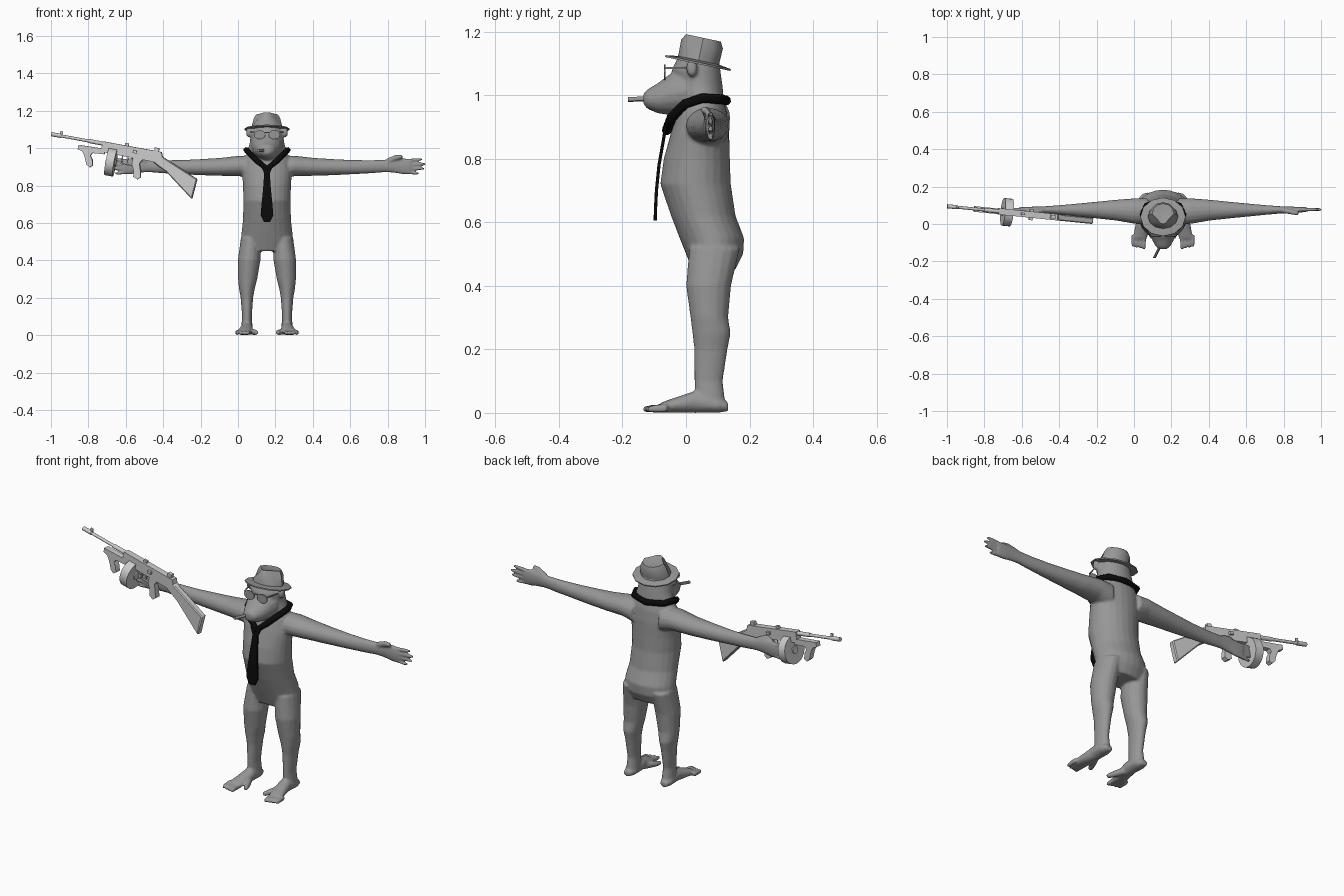
import bpy, bmesh, math
from mathutils import Matrix

cube = bpy.data.objects.get("Cube")
if cube:
    bpy.data.objects.remove(cube)


def material(name, value):
    mat = bpy.data.materials.new(name)
    mat.use_nodes = True
    color = (value, value, value, 1)
    mat.diffuse_color = color
    mat.node_tree.nodes["Principled BSDF"].inputs["Base Color"].default_value = color
    return mat


SKIN = material("mid grey", 0.31)
METAL = material("light grey", 0.6)
BLACK = material("black", 0.003)
CENTRE = Matrix.Translation((0.155, 0, 0))


def loft(bm, axis, sections, n=16):
    """Skin rings along an axis; section = position, then low/high of the other two axes."""
    others = [i for i in range(3) if i != axis]
    phase, grow = (math.pi / 4, math.sqrt(2)) if n == 4 else (0, 1)
    rings = []
    for t, a0, a1, b0, b1 in sections:
        ring = []
        for k in range(n):
            angle = phase + math.tau * k / n
            co = [0, 0, 0]
            co[axis] = t
            co[others[0]] = (a0 + a1) / 2 + grow * math.cos(angle) * (a1 - a0) / 2
            co[others[1]] = (b0 + b1) / 2 + grow * math.sin(angle) * (b1 - b0) / 2
            ring.append(bm.verts.new(co))
        rings.append(ring)
    for r, q in zip(rings, rings[1:]):
        for k in range(n):
            m = (k + 1) % n
            bm.faces.new((r[k], r[m], q[m], q[k]))
    bm.faces.new(rings[0])
    bm.faces.new(rings[-1])


def prism(bm, outline, width):
    """Extrude an outline in the x-z plane evenly to both sides."""
    sides = [[bm.verts.new((u, y, v)) for u, v in outline] for y in (-width / 2, width / 2)]
    bm.faces.new(sides[0])
    bm.faces.new(sides[1])
    for k in range(len(outline)):
        m = (k + 1) % len(outline)
        bm.faces.new((sides[0][k], sides[0][m], sides[1][m], sides[1][k]))


def finish(name, bm, mat, matrix=CENTRE, angle=35):
    bmesh.ops.recalc_face_normals(bm, faces=bm.faces)
    mesh = bpy.data.meshes.new(name)
    bm.to_mesh(mesh)
    bm.free()
    mesh.materials.append(mat)
    mesh.shade_smooth()
    mesh.set_sharp_from_angle(angle=math.radians(angle))
    ob = bpy.data.objects.new(name, mesh)
    bpy.context.scene.collection.objects.link(ob)
    ob.matrix_world = matrix
    return ob


def side(s, sections, axis):
    """Mirror loft sections to the side given by the sign s."""
    if axis == 0:
        return [(s * t, *rest) for t, *rest in sections]
    return [(t, s * a, s * b, c, d) for t, a, b, c, d in sections]


# Body: torso and skull
body = bmesh.new()
loft(body, 2, [(z, -w, w, front, back) for z, w, front, back in (
    (.45, .12, .02, .155), (.5, .14, 0, .18), (.55, .136, -.02, .183), (.62, .128, -.047, .156),
    (.72, .127, -.081, .141), (.8, .128, -.07, .138), (.88, .135, -.048, .136),
    (.94, .125, -.032, .13), (.98, .105, -.02, .12), (1.03, .092, -.03, .115),
    (1.08, .087, -.045, .108), (1.13, .07, -.02, .1))], 24)
# Muzzle
loft(body, 1, [(y, -w, w, low, high) for y, w, low, high in (
    (0, .085, .935, 1.09), (-.05, .072, .937, 1.067), (-.09, .056, .943, 1.037),
    (-.122, .038, .957, 1.018), (-.134, .02, .972, 1.005))])

LEG = ((.52, .03, .14, .01, .17), (.4, .035, .156, 0, .142), (.3, .052, .155, .014, .133),
       (.25, .065, .15, .02, .141), (.2, .074, .141, .026, .131), (.1, .081, .133, .026, .116),
       (.02, .075, .14, .03, .125))
FOOT = ((.132, .09, .13, .005, .035), (.1, .077, .141, 0, .05), (.03, .075, .141, 0, .07),
        (-.03, .078, .152, 0, .05), (-.075, .085, .162, .002, .034), (-.085, .09, .158, .008, .026))
BIG_TOE = ((.01, .075, .11, .003, .04), (-.045, .053, .082, 0, .032), (-.078, .044, .068, .003, .026))
ARM = ((.08, 0, .138, .83, .96), (.145, 0, .138, .85, .96), (.25, .018, .13, .852, .948),
       (.35, .029, .12, .855, .942), (.45, .039, .11, .86, .937), (.55, .049, .101, .865, .936),
       (.63, .056, .095, .871, .938), (.68, .059, .093, .868, .946), (.73, .061, .092, .859, .947),
       (.765, .064, .09, .862, .942))
THUMB = ((.64, .058, .087, .912, .945), (.69, .05, .076, .935, .965), (.725, .045, .066, .945, .965))
EAR = ((.07, .005, .035, 1.06, 1.11), (.1, 0, .036, 1.058, 1.113), (.11, .008, .03, 1.067, 1.105))

for s in (-1, 1):
    for sections, axis in ((LEG, 2), (FOOT, 1), (BIG_TOE, 1), (ARM, 0), (THUMB, 0), (EAR, 0)):
        loft(body, axis, side(s, sections, axis))
    # Small toes and fingers
    for i in range(4):
        x = .1 + .02 * i
        tip = -.136 + .005 * i
        loft(body, 1, side(s, [(-.06, x - .01, x + .01, 0, .03), (tip + .012, x - .008, x + .009, 0, .024),
                               (tip, x - .005, x + .006, .004, .018)], 1), 10)
        z = .872 + .02 * i
        end = .9 + (z - .9) * 1.25
        reach = (.815, .842, .848, .83)[i]
        loft(body, 0, side(s, [(.74, .066, .088, z - .01, z + .01), (reach - .02, .068, .087, end - .008, end + .008),
                               (reach, .071, .084, end - .005, end + .005)], 0), 10)

skin = finish("body", body, SKIN)
remesh = skin.modifiers.new("blend", "REMESH")
remesh.mode = "VOXEL"
remesh.voxel_size = .006
remesh.use_smooth_shade = True
soften = skin.modifiers.new("soften", "SMOOTH")
soften.factor = .5
soften.iterations = 4

# Hat: tilted back, with a pinched crown
tilt = CENTRE @ Matrix.Translation((0, .038, 1.102)) @ Matrix.Rotation(-.21, 4, "X")
crown = bmesh.new()
loft(crown, 2, [(z, -w, w, -d, d) for z, w, d in (
    (-.01, .082, .066), (.022, .08, .066), (.06, .07, .067), (.08, .058, .056), (.076, .03, .03))], 12)
for v in crown.verts:
    if v.co.z > .05 and v.co.y < -.01:
        v.co.x *= .6
finish("hat_crown", crown, SKIN, tilt)
brim = bmesh.new()
loft(brim, 2, [(z, -w, w, -d, d) for z, w, d in (
    (.008, .08, .064), (.002, .121, .105), (-.004, .121, .105), (-.004, .075, .06))], 12)
finish("hat_brim", brim, SKIN, tilt)

# Glasses: lenses, bridge and temples
glasses = bmesh.new()
for s in (-1, 1):
    loft(glasses, 1, side(s, [(-.07, .008, .07, 1.048, 1.096), (-.064, .008, .07, 1.048, 1.096)], 1), 12)
    loft(glasses, 1, side(s, [(-.068, .066, .07, 1.083, 1.088), (.02, .088, .092, 1.083, 1.088)], 1), 4)
loft(glasses, 0, [(-.015, -.069, -.065, 1.082, 1.087), (.015, -.069, -.065, 1.082, 1.087)], 4)
finish("glasses", glasses, SKIN)

# Cigar
cigar = bmesh.new()
loft(cigar, 1, [(-.183, -.055, -.039, .978, .994), (-.1, -.014, .002, .982, .998)], 10)
finish("cigar", cigar, SKIN)

# Necktie: collar loop and hanging blade
half = [(.05, -.045, .93), (.095, -.002, .973), (.11, .05, .99), (.088, .1, .988)]
loop = [(0, -.06, .89)] + half + [(0, .126, .983)] + [(-x, y, z) for x, y, z in reversed(half)]
curve = bpy.data.curves.new("tie_collar", "CURVE")
curve.dimensions = "3D"
curve.bevel_depth = .016
curve.bevel_resolution = 2
spline = curve.splines.new("POLY")
spline.points.add(len(loop) - 1)
for point, co in zip(spline.points, loop):
    point.co = (*co, 1)
spline.use_cyclic_u = True
curve.materials.append(BLACK)
collar = bpy.data.objects.new("tie_collar", curve)
bpy.context.scene.collection.objects.link(collar)
collar.matrix_world = CENTRE
tie = bmesh.new()
loft(tie, 2, [(z, -w, w, y - .005, y + .005) for z, w, y in (
    (.905, .032, -.064), (.865, .015, -.07), (.78, .021, -.085), (.7, .029, -.093),
    (.64, .034, -.096), (.605, .016, -.097))], 4)
finish("tie_blade", tie, BLACK)

# Gun frame: x runs from the muzzle back to the stock
GUN = Matrix.Translation((-.998, .095, 1.075)) @ Matrix.Rotation(-.1, 4, "Z") @ Matrix.Rotation(.18, 4, "Y")


def rod(bm, start, end, r, v=0, n=12):
    loft(bm, 0, [(u, -r, r, v - r, v + r) for u in (start, end)], n)


def block(bm, u0, u1, v0, v1, width):
    prism(bm, [(u0, v0), (u1, v0), (u1, v1), (u0, v1)], width)


barrel = bmesh.new()
rod(barrel, 0, .32, .008)
rod(barrel, 0, .055, .011)
rod(barrel, .2, .3, .011)
block(barrel, .045, .06, .005, .026, .006)
finish("gun_barrel", barrel, METAL, GUN)

receiver = bmesh.new()
prism(receiver, [(.28, .012), (.6, .012), (.61, -.012), (.6, -.048), (.3, -.045), (.28, -.03)], .034)
block(receiver, .4, .42, .01, .026, .012)
block(receiver, .56, .585, .01, .03, .02)
block(receiver, .45, .47, -.02, -.005, .06)
finish("gun_receiver", receiver, METAL, GUN)

grips = bmesh.new()
prism(grips, [(.155, -.03), (.3, -.026), (.3, -.055), (.236, -.06), (.228, -.075), (.242, -.095),
              (.25, -.125), (.235, -.138), (.215, -.125), (.205, -.1), (.192, -.075), (.18, -.06), (.155, -.054)], .03)
prism(grips, [(.455, -.04), (.51, -.04), (.495, -.07), (.505, -.1), (.515, -.14), (.5, -.155),
              (.475, -.145), (.47, -.11), (.455, -.08)], .03)
finish("gun_grips", grips, METAL, GUN)

guard = bmesh.new()
block(guard, .395, .401, -.085, -.04, .01)
block(guard, .395, .465, -.091, -.085, .01)
block(guard, .425, .431, -.075, -.04, .006)
finish("trigger_guard", guard, METAL, GUN)

drum = bmesh.new()
rod(drum, .32, .365, .074, -.09, 24)
rod(drum, .314, .371, .02, -.09)
finish("gun_drum", drum, METAL, GUN)

stock = bmesh.new()
prism(stock, [(.55, -.04), (.6, -.005), (.63, -.02), (.815, -.096), (.806, -.207), (.645, -.088), (.605, -.07)], .034)
bmesh.ops.recalc_face_normals(stock, faces=stock.faces)
bmesh.ops.bevel(stock, geom=stock.edges[:], offset=.005, segments=1, affect="EDGES")
finish("gun_stock", stock, METAL, GUN)
